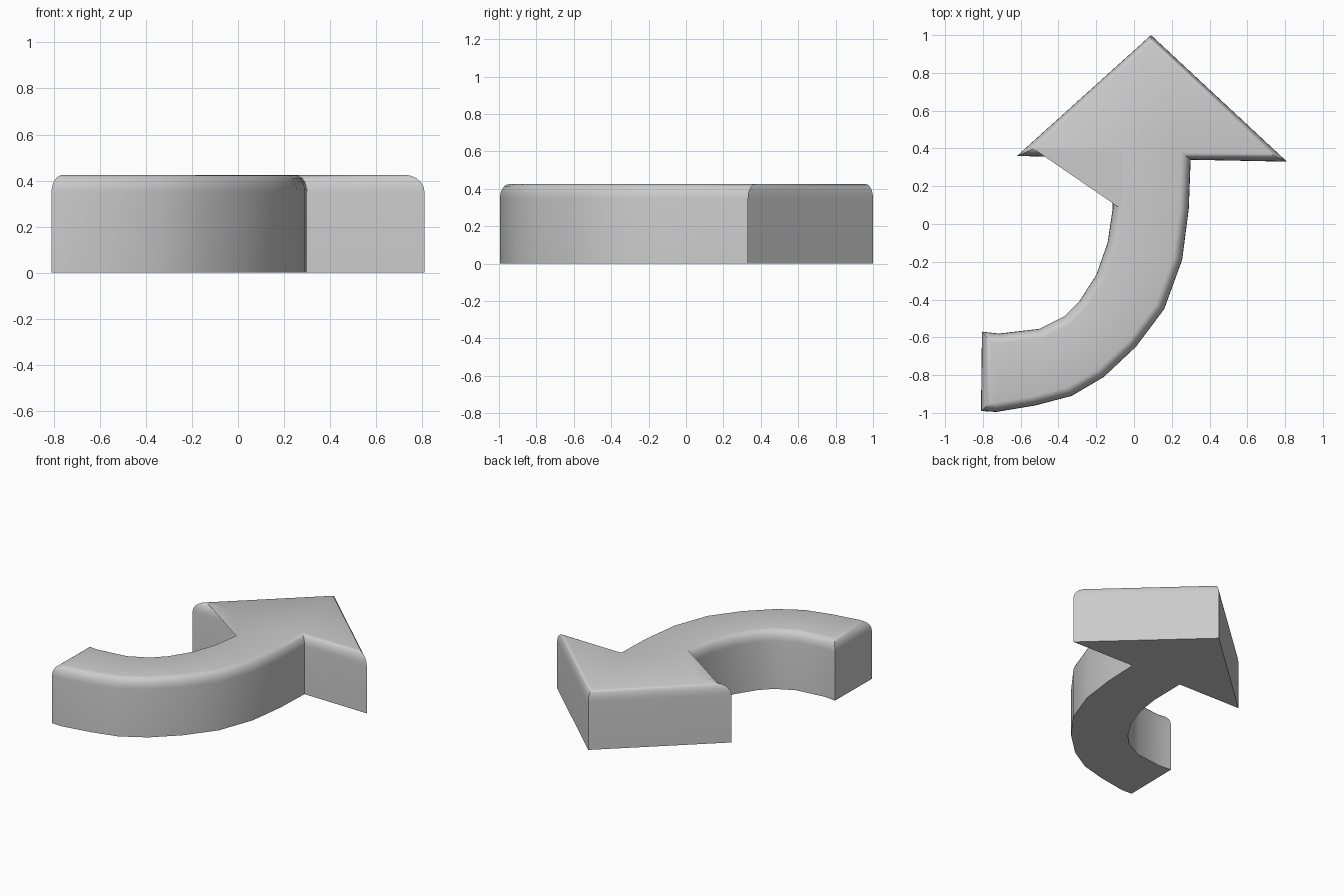
import bpy, bmesh, math
from mathutils import Vector

if "Cube" in bpy.data.objects:
    bpy.data.objects.remove(bpy.data.objects["Cube"])

HEIGHT, ROUND_H, STEPS = 0.425, 0.075, 5

# Outline, counter-clockwise: head, outer curve, tail end, inner curve
head_right = [(0.09, 1.0), (-0.62, 0.36), (-0.11, 0.35)]
inner = [(-0.113, 0.08), (-0.14, -0.10), (-0.20, -0.27), (-0.29, -0.41),
         (-0.37, -0.49), (-0.50, -0.555), (-0.715, -0.58), (-0.805, -0.57)]
outer = [(-0.81, -0.99), (-0.73, -0.995), (-0.52, -0.96), (-0.33, -0.91),
         (-0.16, -0.81), (0.01, -0.65), (0.16, -0.45), (0.255, -0.19),
         (0.29, 0.08), (0.30, 0.34)]
outline = [Vector(p) for p in head_right + inner + outer + [(0.81, 0.33)]]
n = len(outline)
# Rounding width per edge: narrower on the head's slanted sides
widths = [0.05] * n
widths[0] = widths[-1] = 0.03
widths[1] = widths[-2] = 0.04


def inset(i, f):
    """Corner i moved inward by fraction f of its two edges' widths."""
    p, a, b = outline[i], outline[i - 1], outline[(i + 1) % n]
    d1, d2 = (p - a).normalized(), (b - p).normalized()
    n1, n2 = Vector((-d1.y, d1.x)), Vector((-d2.y, d2.x))
    w1, w2, c = widths[i - 1] * f, widths[i] * f, n1.dot(n2)
    if c > 0.9999:
        return p + n1 * w1
    k = 1 - c * c
    return p + n1 * ((w1 - w2 * c) / k) + n2 * ((w2 - w1 * c) / k)


# Stacked rings: straight wall, then quarter-round to the flat top
levels = [(0, 0)]
for s in range(STEPS + 1):
    t = math.pi / 2 * s / STEPS
    levels.append((1 - math.cos(t), HEIGHT - ROUND_H * (1 - math.sin(t))))

bm = bmesh.new()
rings = []
for f, z in levels:
    pts = [inset(i, f) for i in range(n)]
    rings.append([bm.verts.new((p.x, p.y, z)) for p in pts])
for lo, hi in zip(rings, rings[1:]):
    for i in range(n):
        j = (i + 1) % n
        bm.faces.new((lo[i], lo[j], hi[j], hi[i]))
caps = [bm.faces.new(rings[-1]), bm.faces.new(rings[0][::-1])]
bmesh.ops.triangulate(bm, faces=caps)
bmesh.ops.recalc_face_normals(bm, faces=bm.faces)

mesh = bpy.data.meshes.new("curved_arrow")
bm.to_mesh(mesh)
bm.free()
arrow = bpy.data.objects.new("curved_arrow", mesh)
bpy.context.collection.objects.link(arrow)
bpy.context.view_layer.objects.active = arrow
arrow.select_set(True)
bpy.ops.object.shade_smooth_by_angle(angle=math.radians(35))
